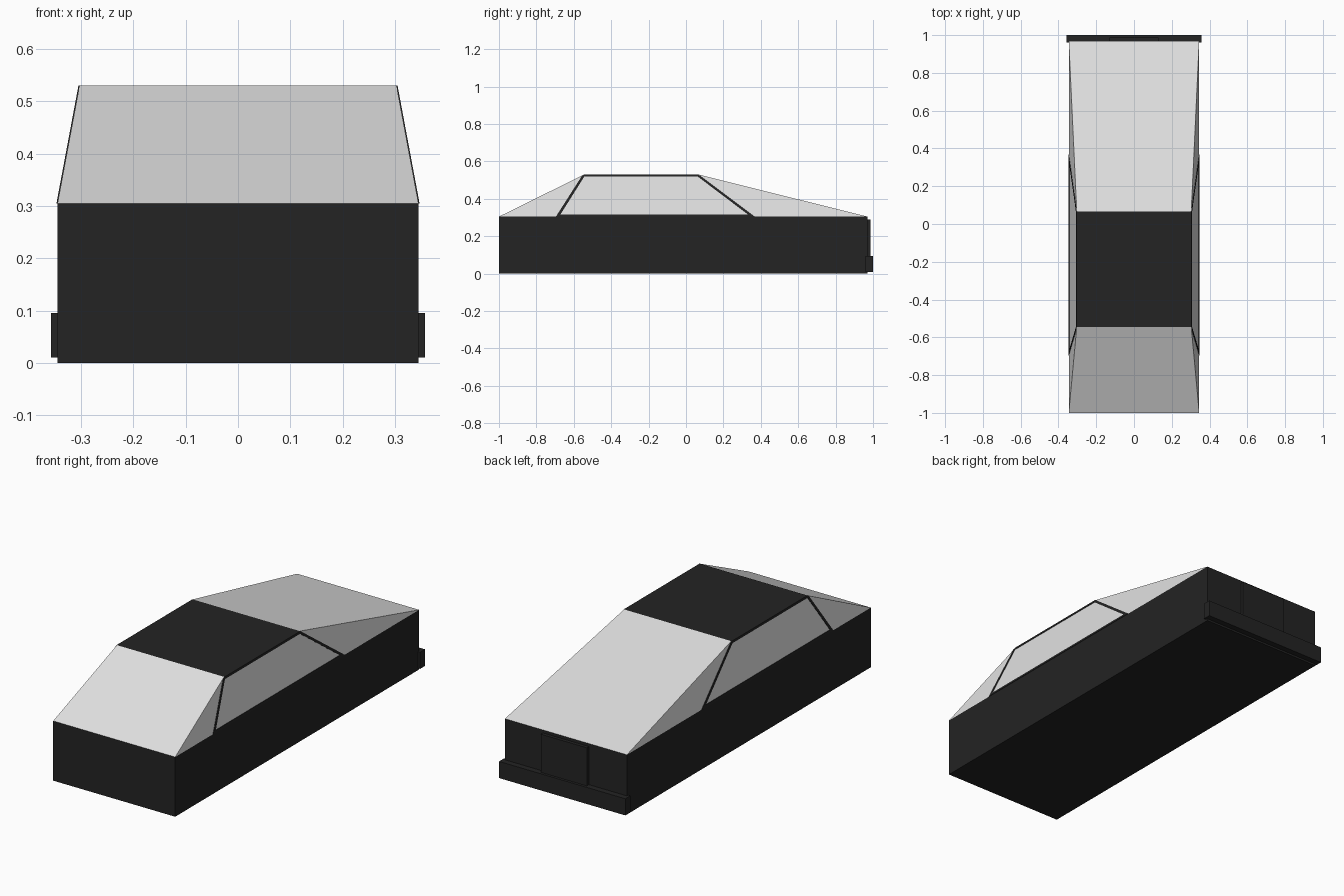
import bpy, bmesh
from mathutils import Vector

if "Cube" in bpy.data.objects:
    bpy.data.objects.remove(bpy.data.objects["Cube"])


def material(name, v):
    m = bpy.data.materials.new(name)
    m.diffuse_color = (v, v, v, 1)
    m.use_nodes = True
    m.node_tree.nodes["Principled BSDF"].inputs["Base Color"].default_value = m.diffuse_color
    return m


BLACK = material("black paint", 0.017)
PALE = material("pale glass", 0.75)


def hull(name, bottom, top, mats):
    """Closed solid between two matching loops of points."""
    bm = bmesh.new()
    a = [bm.verts.new(p) for p in bottom]
    b = [bm.verts.new(p) for p in top]
    n = len(a)
    bm.faces.new(a)
    bm.faces.new(b)
    for i in range(n):
        j = (i + 1) % n
        bm.faces.new((a[i], a[j], b[j], b[i]))
    bmesh.ops.recalc_face_normals(bm, faces=bm.faces)
    me = bpy.data.meshes.new(name)
    bm.to_mesh(me)
    bm.free()
    for m in mats:
        me.materials.append(m)
    ob = bpy.data.objects.new(name, me)
    bpy.context.collection.objects.link(ob)
    return ob


def rect(x, y0, y1, z):
    return [(-x, y0, z), (x, y0, z), (x, y1, z), (-x, y1, z)]


def box(name, x, y0, y1, z0, z1):
    return hull(name, rect(x, y0, y1, z0), rect(x, y0, y1, z1), [BLACK])


# Lower body, rear panel and rear bumper
box("body", 0.345, -1.0, 0.97, 0.0, 0.305)
box("tailgate_panel", 0.13, 0.965, 0.987, 0.01, 0.29)
box("rear_bumper", 0.357, 0.96, 1.0, 0.01, 0.095)

# Sloped glass cabin with a black roof
cabin = hull("cabin", rect(0.345, -1.0, 0.97, 0.305),
             rect(0.303, -0.545, 0.067, 0.53), [PALE, BLACK])
for f in cabin.data.polygons:
    if abs(f.normal.z) > 0.99:
        f.material_index = 1


def side_x(z):
    return 0.345 - 0.042 * (z - 0.305) / 0.225


def trim(name, profile):
    """Thin black plate on both sloping cabin sides, outlined in (y, z)."""
    for s, side in ((1, "right"), (-1, "left")):
        inner = [(s * (side_x(z) - 0.002), y, z) for y, z in profile]
        outer = [(s * (side_x(z) + 0.002), y, z) for y, z in profile]
        hull(f"{name}_{side}", inner, outer, [BLACK])


# Window frame: pillars, roof edge and sill
trim("front_pillar", [(-0.695, 0.306), (-0.678, 0.306), (-0.54, 0.525), (-0.555, 0.525)])
trim("rear_pillar", [(0.345, 0.306), (0.367, 0.306), (0.075, 0.525), (0.055, 0.525)])
trim("roof_edge", [(-0.552, 0.519), (0.072, 0.519), (0.067, 0.53), (-0.545, 0.53)])
trim("window_sill", [(-0.69, 0.305), (0.36, 0.305), (0.345, 0.317), (-0.683, 0.317)])
